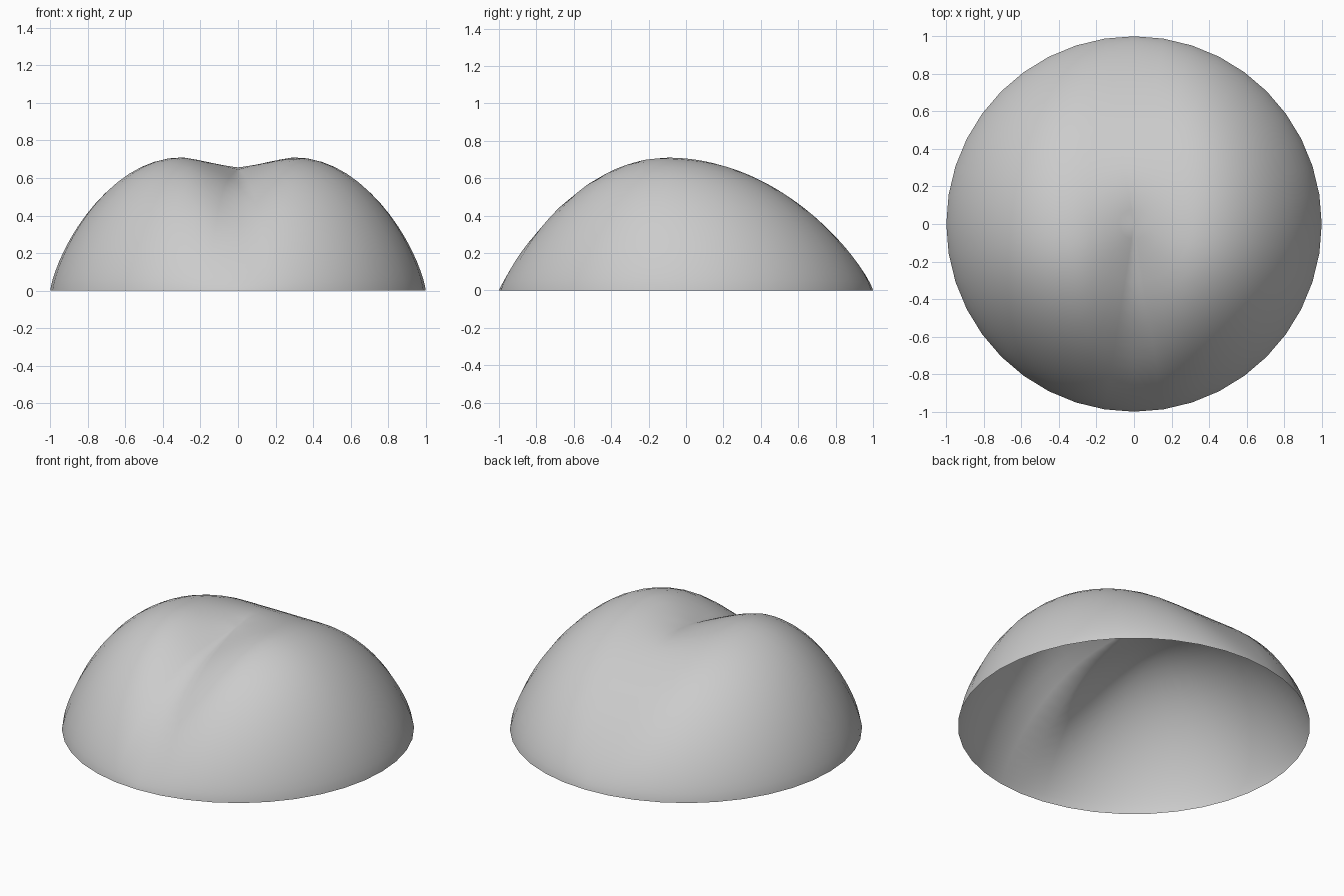
import bpy, bmesh, math

if "Cube" in bpy.data.objects:
    bpy.data.objects.remove(bpy.data.objects["Cube"])

SEGMENTS, RINGS = 40, 20
HEIGHT = 0.71      # top of the two lobes
PEAK_Y = -0.1      # the lobes peak a little towards the front
LOBE = 0.3         # lobe centre, as a share of the half width
GROOVE = 0.15      # groove depth, as a share of the local height


def smoothstep(a, b, v):
    t = min(max((v - a) / (b - a), 0), 1)
    return t * t * (3 - 2 * t)


def ridge(y):
    """Height of the lobe crests along the depth."""
    if y < PEAK_Y:
        q, power = (y - PEAK_Y) / (1 + PEAK_Y), 0.89
    else:
        q, power = (y - PEAK_Y) / (1 - PEAK_Y), 0.82
    return HEIGHT * max(1 - q * q, 0) ** power


def shell_height(x, y):
    """Rounded flank outside the lobe crest, creased groove between the lobes."""
    half_width = math.sqrt(max(1 - y * y, 1e-9))
    t = min(abs(x) / half_width, 1)
    if t > LOBE:
        q = (t - LOBE) / (1 - LOBE)
        return ridge(y) * max(1 - q * q, 0) ** 0.74
    depth = GROOVE * smoothstep(0.35, -0.3, y) * (1 - 0.5 * smoothstep(-0.6, -1, y))
    return ridge(y) * (1 - depth * (1 - t / LOBE) ** 1.4)


# Open two-lobed dome, built as rings that tighten towards the rim
bm = bmesh.new()
apex = bm.verts.new((0, 0, shell_height(0, 0)))
rings = []
for i in range(1, RINGS + 1):
    r = math.sin(math.pi / 2 * i / RINGS)
    ring = []
    for j in range(SEGMENTS):
        a = 2 * math.pi * j / SEGMENTS
        x, y = r * math.cos(a), r * math.sin(a)
        ring.append(bm.verts.new((x, y, 0 if i == RINGS else shell_height(x, y))))
    rings.append(ring)
for j in range(SEGMENTS):
    k = (j + 1) % SEGMENTS
    bm.faces.new((apex, rings[0][j], rings[0][k]))
    for inner, outer in zip(rings, rings[1:]):
        bm.faces.new((inner[j], outer[j], outer[k], inner[k]))

mesh = bpy.data.meshes.new("dome_shell")
bm.to_mesh(mesh)
bm.free()
mesh.shade_smooth()
shell = bpy.data.objects.new("dome_shell", mesh)
bpy.context.collection.objects.link(shell)

# Plain grey surface
grey = bpy.data.materials.new("light_grey")
grey.use_nodes = True
colour = (0.6, 0.6, 0.6, 1)
grey.diffuse_color = colour
grey.node_tree.nodes["Principled BSDF"].inputs["Base Color"].default_value = colour
mesh.materials.append(grey)
